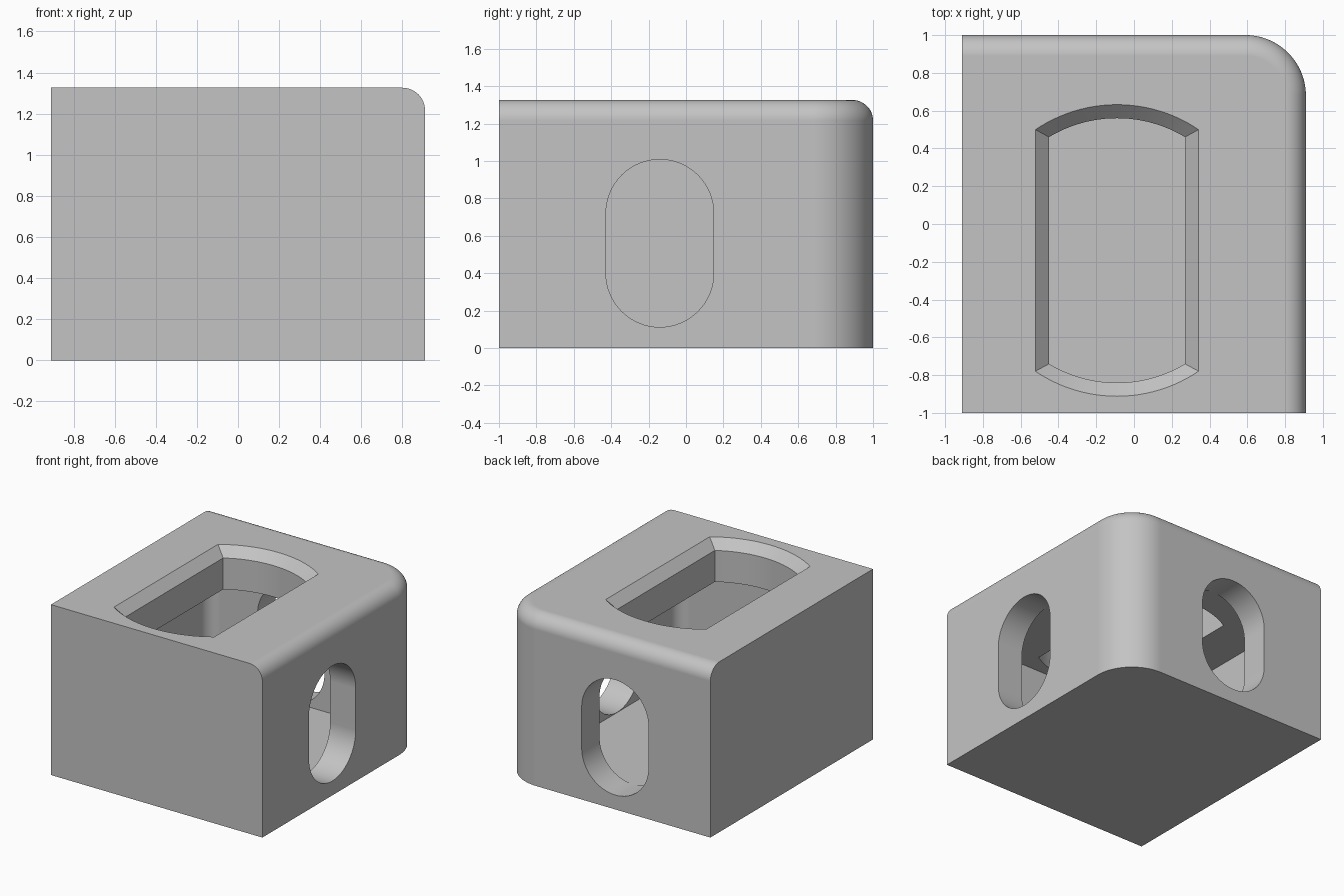
import bpy, bmesh, math

if "Cube" in bpy.data.objects:
    bpy.data.objects.remove(bpy.data.objects["Cube"], do_unlink=True)

HX, HY, TOP = 0.91, 1.0, 1.326      # half sizes and height
THICK, THIN = 0.22, 0.11            # pierced walls, plain walls and floor
CEIL = 1.01
CX, CY = -0.09, -0.14               # centre of the openings

metal = bpy.data.materials.new("cast_grey")
metal.use_nodes = True
grey = (0.55, 0.55, 0.55, 1)
metal.diffuse_color = grey
metal.node_tree.nodes["Principled BSDF"].inputs["Base Color"].default_value = grey


def arc(cx, cy, r, a0, a1, n):
    """Points on an arc, angles in degrees."""
    angles = [math.radians(a0 + (a1 - a0) * i / n) for i in range(n + 1)]
    return [(cx + r * math.cos(a), cy + r * math.sin(a)) for a in angles]


def loft(name, rings):
    """Closed solid through rings of equal point count."""
    bm = bmesh.new()
    loops = [[bm.verts.new(p) for p in ring] for ring in rings]
    n = len(loops[0])
    for a, b in zip(loops, loops[1:]):
        for i in range(n):
            j = (i + 1) % n
            bm.faces.new((a[i], a[j], b[j], b[i]))
    bm.faces.new(loops[0][::-1])
    bm.faces.new(loops[-1])
    bmesh.ops.recalc_face_normals(bm, faces=bm.faces[:])
    mesh = bpy.data.meshes.new(name)
    bm.to_mesh(mesh)
    bm.free()
    mesh.materials.append(metal)
    obj = bpy.data.objects.new(name, mesh)
    bpy.context.collection.objects.link(obj)
    return obj


def at_z(points, z):
    return [(x, y, z) for x, y in points]


# Outer block: one large vertical round, top edge rounded on the two outer sides
def block_outline(d):
    corner = arc(HX - 0.32, HY - 0.32, 0.32 - d, 0, 90, 24)
    return [(-HX, -HY), (HX - d, -HY)] + corner + [(-HX, HY - d)]


R = 0.11
rings = [at_z(block_outline(0), 0)]
for i in range(13):
    a = math.radians(90 * i / 12)
    rings.append(at_z(block_outline(R * (1 - math.cos(a))), TOP - R + R * math.sin(a)))
body = loft("corner_casting", rings)

# Inner chamber with rounded vertical corners
x0, x1, y0, y1, r = -HX + THIN, HX - THICK, -HY + THIN, HY - THICK, 0.1
chamber = (arc(x1 - r, y1 - r, r, 0, 90, 10) + arc(x0 + r, y1 - r, r, 90, 180, 10)
           + arc(x0 + r, y0 + r, r, 180, 270, 10) + arc(x1 - r, y0 + r, r, 270, 360, 10))
cutters = [loft("chamber_cutter", [at_z(chamber, THIN), at_z(chamber, CEIL)])]


# Top opening: straight sides, curved ends, chamfered rim
def opening(grow):
    radius, half = 0.70 + grow, 0.36 + grow
    a = math.degrees(math.acos(half / radius))
    return arc(CX, CY, radius, a, 180 - a, 24) + arc(CX, CY, radius, 180 + a, 360 - a, 24)


cutters.append(loft("top_opening_cutter", [
    at_z(opening(0), 0.9), at_z(opening(0), TOP - 0.072), at_z(opening(0.092), TOP + 0.02)]))

# Oblong side openings in the two thick walls
low, high, w = THIN + 0.002, CEIL - 0.002, 0.288
slot = arc(0, high - w, w, 0, 180, 32) + arc(0, low + w, w, 180, 360, 32)
cutters.append(loft("side_opening_cutter",
                    [[(x, CY + u, v) for u, v in slot] for x in (0.5, HX + 0.1)]))
cutters.append(loft("back_opening_cutter",
                    [[(CX + u, y, v) for u, v in slot] for y in (0.55, HY + 0.1)]))

# Cut the block, then discard the cutters
for cutter in cutters:
    cutter.hide_render = True
    mod = body.modifiers.new(cutter.name, 'BOOLEAN')
    mod.operation, mod.solver, mod.object = 'DIFFERENCE', 'EXACT', cutter
graph = bpy.context.evaluated_depsgraph_get()
body.data = bpy.data.meshes.new_from_object(body.evaluated_get(graph))
body.modifiers.clear()
for cutter in cutters:
    bpy.data.objects.remove(cutter, do_unlink=True)

# Smooth rounds with flat faces kept flat
for o in bpy.context.selected_objects:
    o.select_set(False)
body.select_set(True)
bpy.context.view_layer.objects.active = body
bpy.ops.object.shade_smooth_by_angle(angle=math.radians(30))
weighted = body.modifiers.new("even_shading", 'WEIGHTED_NORMAL')
weighted.keep_sharp = True
